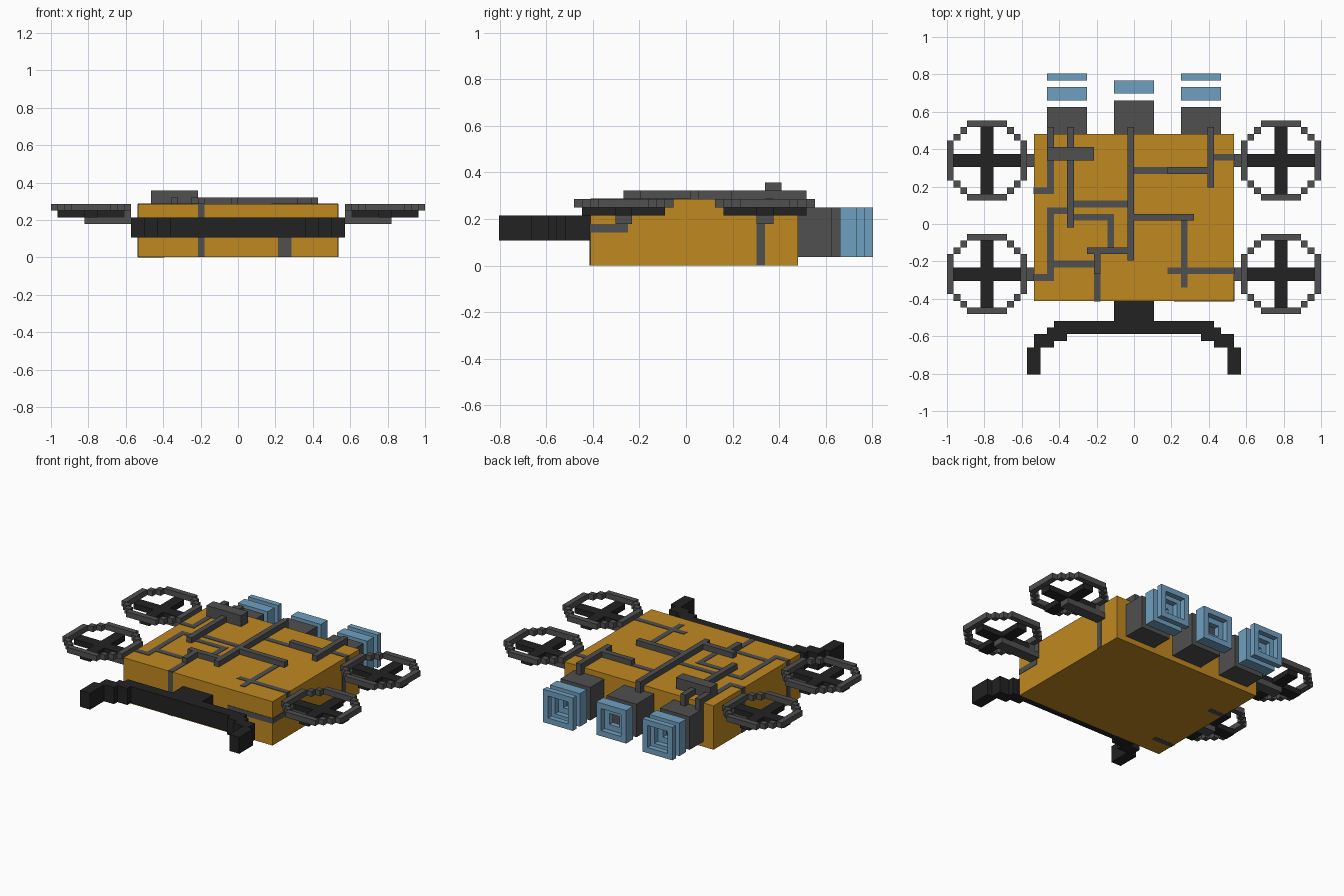
import bpy, bmesh

cube = bpy.data.objects.get("Cube")
if cube:
    bpy.data.objects.remove(cube, do_unlink=True)

U = 1 / 28          # size of one block
E = 0.08            # thickness of inlaid lines, in blocks


def material(name, rgb):
    m = bpy.data.materials.new(name)
    m.use_nodes = True
    m.diffuse_color = (*rgb, 1)
    m.node_tree.nodes["Principled BSDF"].inputs["Base Color"].default_value = (*rgb, 1)
    return m


YELLOW = material("amber_yellow", (0.527, 0.25, 0.015))
GREY = material("dark_grey", (0.08, 0.08, 0.08))
BLACK = material("soft_black", (0.016, 0.016, 0.016))
BLUE = material("sky_blue", (0.162, 0.352, 0.527))


def blocks(name, boxes, mat):
    """One object from boxes (x0, x1, y0, y1, z0, z1) given in grid blocks."""
    bm = bmesh.new()
    for x0, x1, y0, y1, z0, z1 in boxes:
        verts = bmesh.ops.create_cube(bm, size=1)["verts"]
        for v in verts:
            v.co = ((x1 if v.co.x > 0 else x0) * U - 1,
                    (y1 if v.co.y > 0 else y0) * U - 22.5 * U,
                    (z1 if v.co.z > 0 else z0) * U)
    mesh = bpy.data.meshes.new(name)
    bm.to_mesh(mesh)
    bm.free()
    mesh.materials.append(mat)
    ob = bpy.data.objects.new(name, mesh)
    bpy.context.collection.objects.link(ob)
    return ob


def mirrored(boxes):
    return boxes + [(56 - b[1], 56 - b[0], *b[2:]) for b in boxes]


def frame(x, y0, y1, z, size, t):
    """Square frame facing backwards, wall thickness t."""
    return [(x, x + size, y0, y1, z, z + t),
            (x, x + size, y0, y1, z + size - t, z + size),
            (x, x + t, y0, y1, z + t, z + size - t),
            (x + size - t, x + size, y0, y1, z + t, z + size - t)]


# Main hull
blocks("hull", [(13, 43, 11, 36, 0.03, 8)], YELLOW)

# Lines inlaid in the top of the hull
top = [(13, 16, 27, 28), (15, 16, 28, 32), (19, 27, 25, 26), (15, 18, 24, 25),
       (15, 16, 15, 24), (13, 16, 14, 15), (16, 22, 16, 17), (19, 25, 23, 24),
       (24, 25, 19, 23), (28, 33, 30, 31), (40, 43, 32, 33), (35, 36, 13, 23),
       (33, 35, 15, 16), (36, 43, 15, 16), (22, 23, 11, 15)]
blocks("top_lines", [(*r, 8 - E, 8 + E) for r in top], GREY)

# Lines inlaid in the front, sides and underside
front = [(22, 23, 0.03, 8), (34, 36, 0.03, 4), (34, 43, 4, 5)]
blocks("front_lines", [(a, b, 11 - E, 11 + E, c, d) for a, b, c, d in front], GREY)
left = [(31, 32, 0.03, 5), (11, 15.5, 4, 5), (32, 33, 6, 8), (15, 16, 6, 8)]
blocks("left_lines", [(43 - E, 43 + E, *r) for r in left], GREY)
right = [(27, 28, 0.03, 8), (14, 15, 0.03, 8)]
blocks("right_lines", [(13 - E, 13 + E, *r) for r in right], GREY)
blocks("underside_lines", [(13, 16, 27, 28, 0, E), (13, 17, 14, 15, 0, E)], GREY)

# Raised pipes and junction box on the deck
pipes = [(18, 19, 22, 37), (27, 28, 17, 37), (39, 40, 28, 37), (15, 16, 34, 37),
         (33, 39, 30, 31), (28, 37, 23, 24), (21, 27, 18, 19), (22, 23, 15, 18)]
blocks("deck_pipes", [(*r, 8, 9) for r in pipes], GREY)
blocks("pipe_drops", [(x, x + 1, 36, 37, 7, 8) for x in (15, 18, 27, 39)], GREY)
blocks("junction_box", [(15, 22, 32, 34, 8, 10)], GREY)

# Four rotors: stepped octagonal guard, crossed blades and arm
for row, y in (("front", 9), ("rear", 26)):
    guard = [(3, 9, 0, 1), (3, 9, 11, 12), (0, 1, 3, 9), (11, 12, 3, 9)]
    for a in (1, 10):
        for b in (2, 9):
            guard += [(a, a + 1, b, b + 1), (b, b + 1, a, a + 1)]
    cross = [(5, 7, 1, 11), (1, 5, 5, 7), (7, 11, 5, 7)]
    blocks(row + "_rotor_guards",
           mirrored([(a, b, y + c, y + d, 7, 8) for a, b, c, d in guard]), GREY)
    blocks(row + "_rotor_blades",
           mirrored([(a, b, y + c, y + d, 6, 7) for a, b, c, d in cross]), BLACK)
    blocks(row + "_rotor_arms",
           mirrored([(5, 13, y + 5, y + 7, 5, 6), (11, 12, y + 5, y + 7, 6, 7)]), GREY)

# Front bumper with stepped, swept ends
blocks("bumper", [(25, 31, 8, 11, 3, 6), (16, 40, 6, 8, 3, 6)]
       + mirrored([(15, 18, 5, 7, 3, 6), (13, 16, 4, 6, 3, 6), (12, 14, 0, 4, 3, 6)]), BLACK)

# Rear thrusters with floating exhaust frames
for name, x, end in (("right", 15, 40), ("middle", 25, 41), ("left", 35, 40)):
    blocks(name + "_thruster", [(x, x + 6, 36, end, 1, 7)], GREY)
    rings = frame(x, end + 1, end + 3, 1, 6, 1) + frame(x + 1, end + 1, end + 2, 2, 4, 1)
    if name != "middle":
        rings += frame(x, 44, 45, 1, 6, 1)
    blocks(name + "_exhaust", rings, BLUE)
